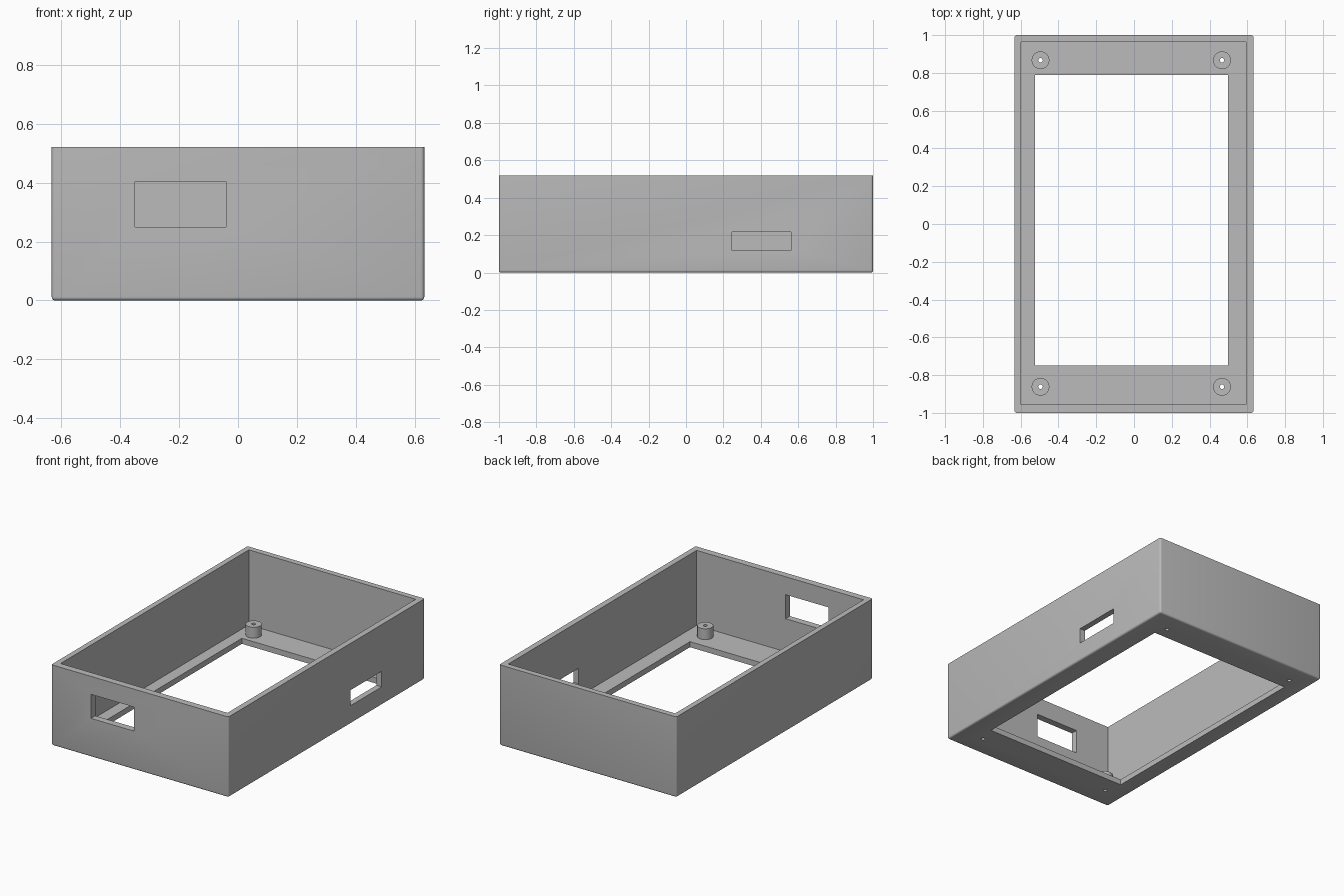
import bpy, bmesh, math
from mathutils import Matrix, Vector

if "Cube" in bpy.data.objects:
    bpy.data.objects.remove(bpy.data.objects["Cube"], do_unlink=True)

HEIGHT, FLOOR, POST_TOP = 0.52, 0.036, 0.106
POST_R, HOLE_R = 0.047, 0.012
POSTS = {"front_right": (-0.495, -0.862), "front_left": (0.466, -0.862),
         "back_right": (-0.495, 0.867), "back_left": (0.466, 0.867)}

grey = bpy.data.materials.new("plain grey")
grey.use_nodes = True
colour = (0.5, 0.5, 0.5, 1)
grey.diffuse_color = colour
grey.node_tree.nodes["Principled BSDF"].inputs["Base Color"].default_value = colour


def finish(bm, name):
    bmesh.ops.recalc_face_normals(bm, faces=bm.faces[:])
    mesh = bpy.data.meshes.new(name)
    bm.to_mesh(mesh)
    bm.free()
    mesh.materials.append(grey)
    ob = bpy.data.objects.new(name, mesh)
    bpy.context.collection.objects.link(ob)
    return ob


def box(x0, x1, y0, y1, z0, z1):
    bm = bmesh.new()
    size = Matrix.Diagonal((x1 - x0, y1 - y0, z1 - z0, 1))
    mid = Vector((x0 + x1, y0 + y1, z0 + z1)) / 2
    bmesh.ops.create_cube(bm, size=1, matrix=Matrix.Translation(mid) @ size)
    return bm


def activate(ob):
    bpy.ops.object.select_all(action='DESELECT')
    ob.select_set(True)
    bpy.context.view_layer.objects.active = ob


def cut(ob, bm):
    cutter = finish(bm, "cutter")
    cutter.hide_render = True
    mod = ob.modifiers.new("cut", 'BOOLEAN')
    mod.operation, mod.solver, mod.object = 'DIFFERENCE', 'EXACT', cutter
    activate(ob)
    bpy.ops.object.modifier_apply(modifier=mod.name)
    bpy.data.objects.remove(cutter, do_unlink=True)


# Outer shell, rounded along the upright and bottom edges
bm = box(-0.632, 0.632, -1, 1, 0, HEIGHT)
edges = [e for e in bm.edges if min(v.co.z for v in e.verts) < 0.1]
bmesh.ops.bevel(bm, geom=edges, offset=0.012, segments=4, profile=0.5, affect='EDGES')
case = finish(bm, "open_case")

# Cavity, floor opening, front window and left side slot
cut(case, box(-0.597, 0.594, -0.956, 0.963, FLOOR, 1))
cut(case, box(-0.524, 0.497, -0.75, 0.788, -0.1, 0.1))
cut(case, box(-0.349, -0.041, -1.1, -0.9, 0.249, 0.404))
cut(case, box(0.55, 0.7, 0.246, 0.562, 0.118, 0.218))

# Screw holes through the floor
for x, y in POSTS.values():
    bm = bmesh.new()
    bmesh.ops.create_cone(bm, cap_ends=True, segments=24, radius1=HOLE_R, radius2=HOLE_R,
                          depth=0.2, matrix=Matrix.Translation((x, y, 0)))
    cut(case, bm)

# Hollow screw posts standing on the floor
post_objects = []
for name, (x, y) in POSTS.items():
    bm = bmesh.new()
    profile = [(POST_R, FLOOR), (POST_R, POST_TOP), (HOLE_R, POST_TOP), (HOLE_R, FLOOR)]
    verts = [bm.verts.new((x + r, y, z)) for r, z in profile]
    lines = [bm.edges.new(pair) for pair in zip(verts, verts[1:])]
    bmesh.ops.spin(bm, geom=verts + lines, cent=(x, y, 0), axis=(0, 0, 1),
                   angle=math.tau, steps=32, use_merge=True)
    bmesh.ops.remove_doubles(bm, verts=bm.verts[:], dist=0.0001)
    post_objects.append(finish(bm, name + "_screw_post"))

for ob in [case] + post_objects:
    activate(ob)
    bpy.ops.object.shade_smooth_by_angle(angle=math.radians(30))
